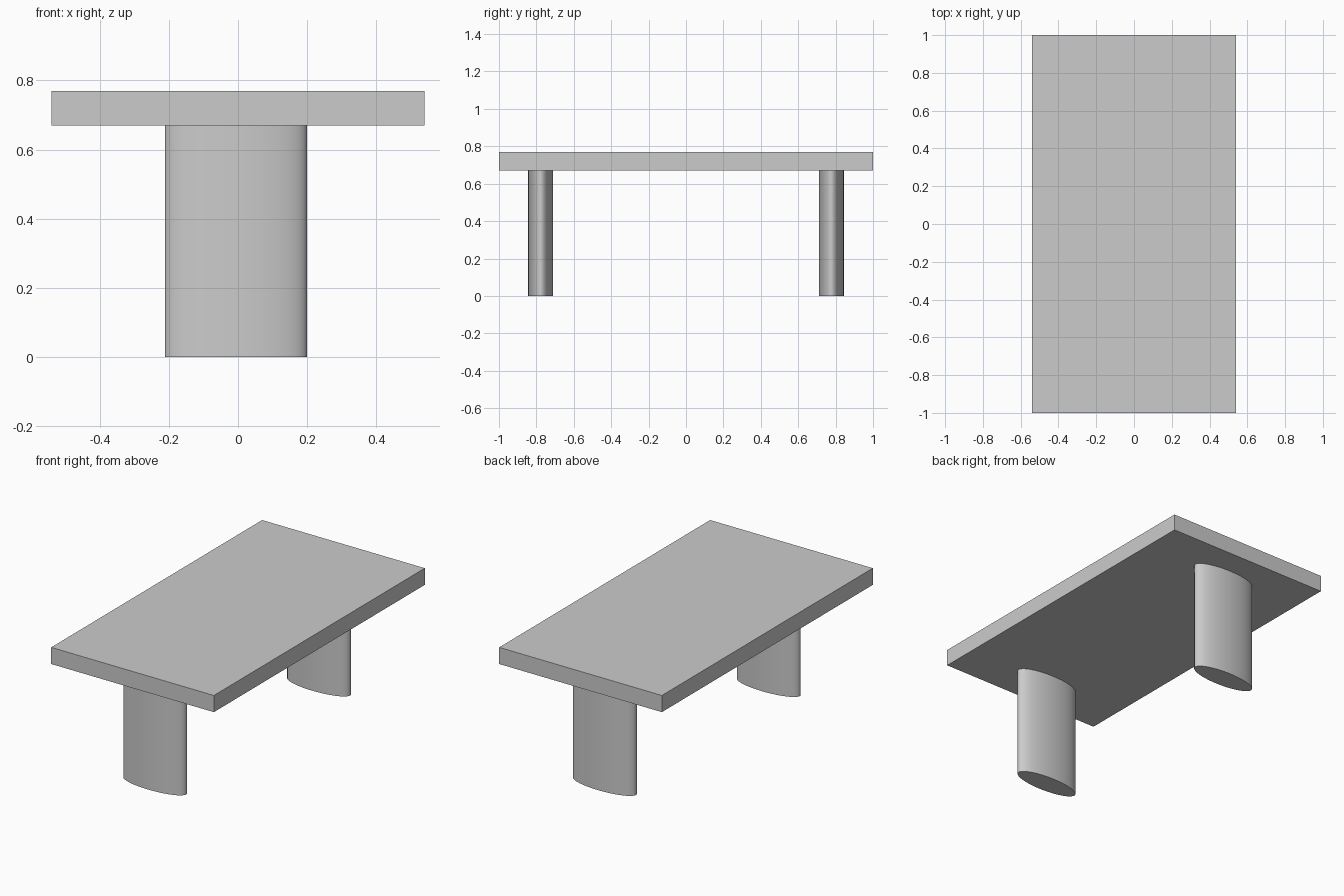
import bpy

if "Cube" in bpy.data.objects:
    bpy.data.objects.remove(bpy.data.objects["Cube"], do_unlink=True)

# Single plain grey for the whole table
GREY = (0.6, 0.6, 0.6, 1.0)
grey = bpy.data.materials.new("plain_grey")
grey.use_nodes = True
grey.diffuse_color = GREY
grey.node_tree.nodes["Principled BSDF"].inputs["Base Color"].default_value = GREY

LEG_HEIGHT = 0.67
TOP_THICKNESS = 0.10


def finish(name, scale):
    """Name, size and colour the newly added primitive."""
    obj = bpy.context.object
    obj.name = name
    obj.scale = scale
    bpy.ops.object.transform_apply(location=False, rotation=False, scale=True)
    obj.data.materials.append(grey)
    return obj


# Tabletop slab
bpy.ops.mesh.primitive_cube_add(size=1, location=(0, 0, LEG_HEIGHT + TOP_THICKNESS / 2))
finish("tabletop", (1.08, 2.0, TOP_THICKNESS))

# Two elliptical pedestal legs
for name, side in (("front_leg", -1), ("back_leg", 1)):
    bpy.ops.mesh.primitive_cylinder_add(
        vertices=64, radius=1, depth=1, location=(-0.006, side * 0.777, LEG_HEIGHT / 2))
    finish(name, (0.206, 0.067, LEG_HEIGHT))
    bpy.ops.object.shade_smooth_by_angle()
